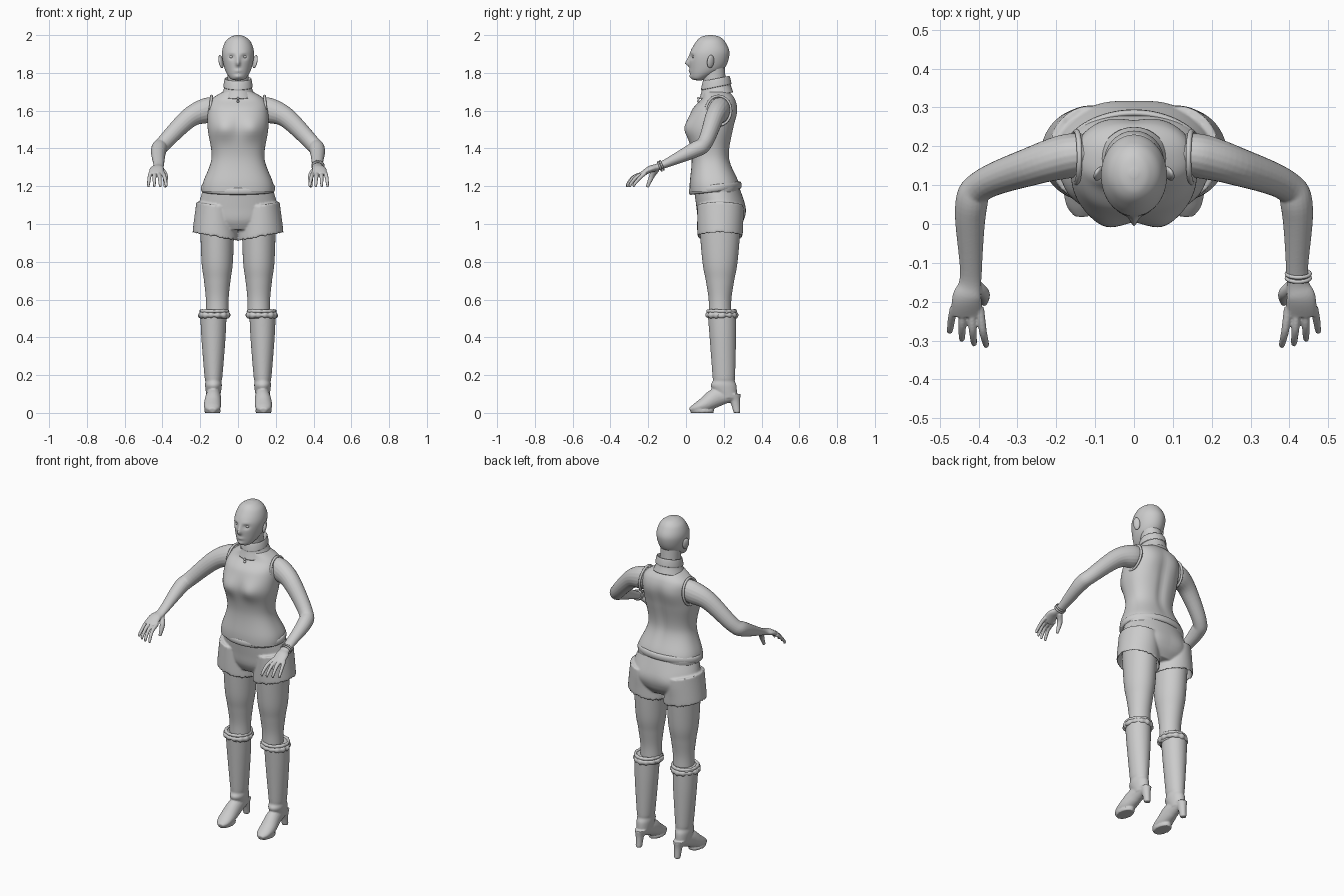
import bpy, bmesh
from math import sin, cos, pi, exp, copysign
from mathutils import Vector, Matrix

cube = bpy.data.objects.get("Cube")
if cube:
    bpy.data.objects.remove(cube)

grey = bpy.data.materials.new("plain grey")
grey.use_nodes = True
colour = (0.6, 0.6, 0.6, 1)
grey.diffuse_color = colour
grey.node_tree.nodes["Principled BSDF"].inputs["Base Color"].default_value = colour


def spline(keys, steps=8):
    """Smooth interpolation through a list of equal-length tuples."""
    padded = [keys[0], *keys, keys[-1]]
    points = []
    for before, start, end, after in zip(padded, padded[1:], padded[2:], padded[3:]):
        for step in range(steps):
            t = step / steps
            points.append([b + t / 2 * (c - a + t * (2 * a - 5 * b + 4 * c - d + t * (3 * (b - c) + d - a)))
                           for a, b, c, d in zip(before, start, end, after)])
    return points + [list(keys[-1])]


def skin(bm, rings, closed=False):
    """Bridge rings of points into a surface, capped unless closed."""
    loops = [[bm.verts.new(point) for point in ring] for ring in rings]
    pairs = list(zip(loops, loops[1:]))
    if closed:
        pairs.append((loops[-1], loops[0]))
    else:
        bm.faces.new(loops[0])
        bm.faces.new(loops[-1])
    for lower, upper in pairs:
        for i in range(len(lower)):
            bm.faces.new((lower[i - 1], lower[i], upper[i], upper[i - 1]))


def oval(width, depth, segments, power=2):
    """Points of a superellipse around the origin."""
    points = []
    for i in range(segments):
        c, s = cos(2 * pi * i / segments), sin(2 * pi * i / segments)
        points.append((width * copysign(abs(c) ** (2 / power), c),
                       depth * copysign(abs(s) ** (2 / power), s)))
    return points


def stack(bm, keys, x=0, segments=64, power=2, lean=0, tilt=0):
    """Horizontal ovals, each key being z, y, half width, half depth."""
    skin(bm, [[(x + u, y + v, z + lean * u + tilt * v) for u, v in oval(width, depth, segments, power)]
              for z, y, width, depth in spline(keys)])


def tube(bm, keys, segments=20):
    """Ovals square to a path, each key being x, y, z, half width, half height."""
    points = spline(keys)
    last = len(points) - 1
    rings = []
    for i, (x, y, z, width, height) in enumerate(points):
        ahead = Vector(points[min(i + 1, last)][:3]) - Vector(points[max(i - 1, 0)][:3])
        side = ahead.cross(Vector((0, 0, 1))).normalized()
        up = side.cross(ahead).normalized()
        rings.append([Vector((x, y, z)) + side * u + up * v for u, v in oval(width, height, segments)])
    skin(bm, rings)


def hoop(bm, width, depth, thick, tall, centre=(0, 0, 0), lump=0, tilt=0, segments=72):
    """Horizontal closed roll following an oval, optionally lumpy."""
    rings = []
    for i, (u, v) in enumerate(oval(width, depth, segments)):
        angle = 2 * pi * i / segments
        swell = 1 + lump * sin(5 * angle) * cos(8 * angle)
        mid, out = Vector(centre) + Vector((u, v, tilt * v)), Vector((u, v, 0)).normalized()
        rings.append([mid + out * a + Vector((0, 0, b)) for a, b in oval(thick * swell, tall * swell, 12)])
    skin(bm, rings, closed=True)


def ball(bm, centre, size):
    place = Matrix.Translation(centre) @ Matrix.Diagonal((*size, 1))
    bmesh.ops.create_uvsphere(bm, u_segments=20, v_segments=12, radius=1, matrix=place)


def swell(bm, x, z, width, height, amount, front=True):
    """Softly push the front or back outward around mirrored points."""
    for vert in bm.verts:
        if (vert.co.y < 0.14) == front:
            falloff = exp(-((abs(vert.co.x) - x) / width) ** 2 - ((vert.co.z - z) / height) ** 2)
            vert.co.y += falloff * (-amount if front else amount)


def finish(name, bm, voxel=0):
    """Make the object; a voxel size fuses overlapping pieces."""
    bmesh.ops.recalc_face_normals(bm, faces=bm.faces)
    mesh = bpy.data.meshes.new(name)
    bm.to_mesh(mesh)
    bm.free()
    mesh.materials.append(grey)
    for face in mesh.polygons:
        face.use_smooth = True
    part = bpy.data.objects.new(name, mesh)
    bpy.context.collection.objects.link(part)
    if voxel:
        fuse = part.modifiers.new("fuse", "REMESH")
        fuse.mode = "VOXEL"
        fuse.voxel_size = voxel
        fuse.use_smooth_shade = True
        soften = part.modifiers.new("soften", "SMOOTH")
        soften.iterations = 3


def finish_pair(name, bm, voxel=0):
    """Make the left part and its mirrored right twin."""
    twin = bm.copy()
    twin.transform(Matrix.Diagonal((-1, 1, 1, 1)))
    finish("left_" + name, bm, voxel)
    finish("right_" + name, twin, voxel)


# Head with nose, bridge, lips, chin, eye sockets and brows
bm = bmesh.new()
stack(bm, [(1.76, .07, .01, .01), (1.77, .07, .04, .04), (1.82, .11, .07, .09), (1.9, .125, .085, .105),
           (1.96, .13, .07, .08), (1.99, .13, .04, .05), (2, .13, .01, .01)], segments=128)
swell(bm, 0, 1.85, .012, .013, .02)
swell(bm, 0, 1.87, .01, .02, .01)
swell(bm, 0, 1.81, .02, .007, .007)
swell(bm, 0, 1.78, .02, .01, .007)
swell(bm, .034, 1.885, .016, .011, -.012)
swell(bm, .034, 1.905, .02, .007, .003)
finish("head", bm)

# Eyes
bm = bmesh.new()
ball(bm, (.033, .045, 1.885), (.014, .012, .009))
finish_pair("eye", bm)

# Ears
bm = bmesh.new()
ball(bm, (0, 0, 0), (.01, .02, .036))
bm.transform(Matrix.Translation((.09, .13, 1.86)) @ Matrix.Rotation(.5, 4, "Z") @ Matrix.Rotation(.2, 4, "Y"))
finish_pair("ear", bm)

# Neck
bm = bmesh.new()
stack(bm, [(1.68, .155, .06, .065), (1.76, .15, .056, .06), (1.85, .14, .06, .065)])
finish("neck", bm)

# High collar with a folded edge
bm = bmesh.new()
stack(bm, [(1.68, .16, .09, .09), (1.72, .16, .073, .077), (1.73, .16, .077, .08),
           (1.77, .16, .07, .07), (1.75, .16, .06, .06)], tilt=.2)
finish("collar", bm)

# Sleeveless top with bust, shoulder blades and spine
bm = bmesh.new()
stack(bm, [(1.17, .15, .19, .13), (1.22, .15, .185, .13), (1.35, .13, .14, .1), (1.5, .13, .16, .12),
           (1.6, .15, .16, .12), (1.66, .17, .14, .09), (1.7, .16, .08, .07)], segments=80, power=2.4)
swell(bm, .075, 1.505, .06, .055, .025)
swell(bm, .08, 1.58, .05, .07, .006, front=False)
swell(bm, 0, 1.45, .025, .16, -.01, front=False)
finish("sleeveless_top", bm)

# Rolled hem band
bm = bmesh.new()
hoop(bm, .187, .13, .01, .02, centre=(0, .155, 1.19), tilt=.12)
finish("hem_band", bm)

# Armhole trims
bm = bmesh.new()
hoop(bm, .078, .066, .007, .007)
bm.transform(Matrix.Translation((.148, .172, 1.6)) @ Matrix.Rotation(pi / 2 - .1, 4, "Y"))
finish_pair("armhole_trim", bm)

# Pendant
bm = bmesh.new()
for z in (1.65, 1.665):
    ball(bm, (0, .065, z), (.007, .007, .007))
finish("pendant", bm)

# Shorts: hips fused with flared, hollow legs
bm = bmesh.new()
stack(bm, [(1.2, .16, .18, .12), (1.09, .185, .21, .13), (1.02, .185, .2, .12), (.97, .18, .15, .09)])
for x in (-.12, .12):
    stack(bm, [(1.1, .18, .1, .12), (.94, .18, .12, .12), (.95, .18, .11, .11), (1, .18, .1, .1)],
          x=x, lean=copysign(.18, x))
swell(bm, .09, 1.06, .06, .06, .006, front=False)
finish("shorts", bm, voxel=.006)

# Bare legs
bm = bmesh.new()
stack(bm, [(1, .18, .09, .11), (.8, .18, .083, .093), (.7, .18, .07, .075), (.6, .18, .06, .06),
           (.5, .18, .06, .06)], x=.11)
finish_pair("leg", bm)

# Heeled boots: shaft, foot, heel block and sole
bm = bmesh.new()
stack(bm, [(.54, .19, .07, .076), (.4, .195, .064, .07), (.2, .2, .048, .06), (.17, .2, .043, .058),
           (.14, .2, .044, .068), (.08, .22, .035, .05)], x=.13)
tube(bm, [(.13, .25, .09, .03, .03), (.13, .17, .085, .04, .05), (.135, .1, .045, .046, .04),
          (.135, .05, .026, .04, .024), (.135, .02, .016, .02, .01)])
stack(bm, [(.1, .25, .033, .04), (.06, .26, .022, .026), (0, .27, .018, .018)], x=.13)
stack(bm, [(0, .085, .04, .06), (.014, .085, .043, .064)], x=.135)
finish_pair("boot", bm, voxel=.005)

# Gathered boot cuffs with a side knot
bm = bmesh.new()
hoop(bm, .07, .072, .014, .015, centre=(.125, .187, .518), lump=.35)
hoop(bm, .07, .072, .009, .01, centre=(.125, .187, .538), lump=.2)
ball(bm, (.2, .187, .515), (.012, .022, .014))
finish_pair("boot_cuff", bm)

# Arms with palm, four fanned fingers and thumb
bm = bmesh.new()
tube(bm, [(.11, .18, 1.61, .05, .06), (.17, .175, 1.6, .057, .066), (.26, .15, 1.56, .05, .053),
          (.39, .1, 1.43, .04, .042), (.42, .04, 1.39, .041, .041), (.42, -.13, 1.31, .028, .02),
          (.43, -.19, 1.29, .038, .018), (.43, -.235, 1.262, .04, .013)])
for i in range(4):
    root, tip, reach = .397 + .022 * i, .381 + .031 * i, .31 - .004 * i * i
    tube(bm, [(root, -.215, 1.27, .011, .011), ((root + tip) / 2, .035 - reach, 1.25, .01, .01),
              (tip, -reach, 1.21, .008, .008), (tip, -reach, 1.195, .005, .005)])
tube(bm, [(.41, -.155, 1.29, .016, .016), (.386, -.18, 1.255, .015, .015), (.386, -.205, 1.195, .008, .008)])
finish_pair("arm", bm, voxel=.0035)

# Bracelet on the left wrist
bm = bmesh.new()
for z in (0, .012):
    hoop(bm, .03, .025, .005, .005, centre=(0, 0, z))
bm.transform(Matrix.Translation((.423, -.128, 1.31)) @ Matrix.Rotation(pi / 2 + .4, 4, "X"))
finish("bracelet", bm)
